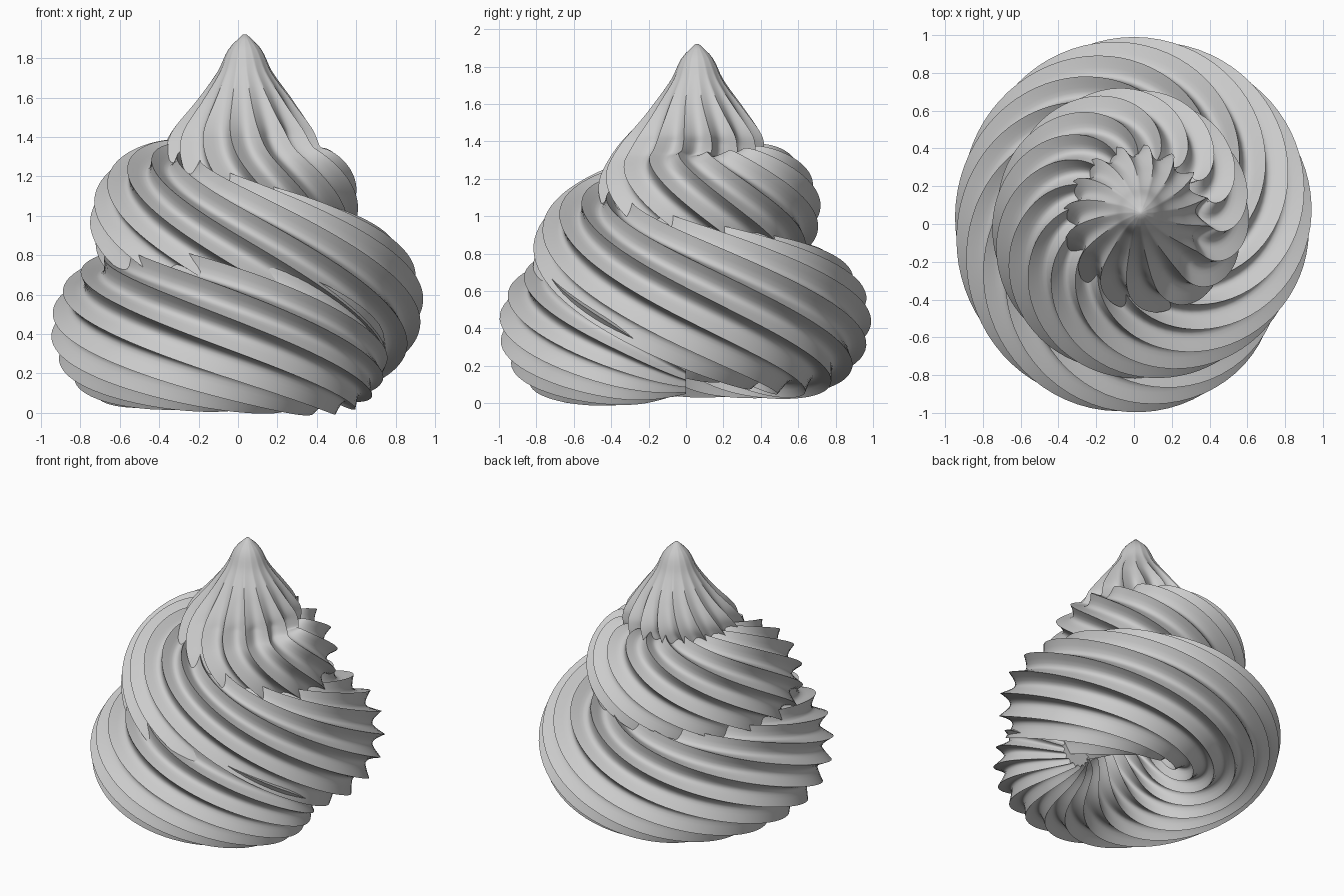
import bpy, bmesh
from math import sin, cos, pi, radians
from mathutils import Vector

old = bpy.data.objects.get("Cube")
if old:
    bpy.data.objects.remove(old, do_unlink=True)

cream = bpy.data.materials.new("pale_cream_grey")
cream.use_nodes = True
cream.diffuse_color = (0.6, 0.6, 0.6, 1)
cream.node_tree.nodes["Principled BSDF"].inputs["Base Color"].default_value = (0.6, 0.6, 0.6, 1)

# Path of the piped rope: turn, distance from axis, height, rope radius, climb angle
PATH = [
    (0.00, .50, .17, .12, 0), (0.09, .56, .31, .32, 0), (0.25, .59, .41, .41, 0),
    (0.50, .55, .43, .40, 0), (0.75, .58, .44, .41, 4), (1.00, .52, .56, .42, 8),
    (1.25, .42, .79, .40, 8), (1.50, .36, .98, .39, 12), (1.75, .33, 1.04, .39, 25),
    (2.00, .20, 1.12, .40, 52), (2.25, .07, 1.26, .41, 78), (2.40, .02, 1.42, .37, 88),
    (2.50, .00, 1.58, .25, 90), (2.57, .00, 1.73, .14, 90), (2.62, .00, 1.85, .08, 90),
    (2.65, .00, 1.92, .01, 90),
]
RIDGES, STEPS = 16, 8            # fins round the rope, points per fin
TWIST = radians(300)             # roll of the fins per turn
TIP_SHIFT = Vector((.035, .06, 0))


def slope(i, k):
    a, b = PATH[max(i - 1, 0)], PATH[min(i + 1, len(PATH) - 1)]
    return (b[k] - a[k]) / (b[0] - a[0])


def sample(t):
    """Smooth interpolation of the path values at turn t."""
    i = max(j for j in range(len(PATH) - 1) if PATH[j][0] <= t)
    a, b = PATH[i], PATH[i + 1]
    w = b[0] - a[0]
    u = (t - a[0]) / w
    return [(1 + 2 * u) * (1 - u) ** 2 * a[k] + u * (1 - u) ** 2 * w * slope(i, k)
            + u * u * (3 - 2 * u) * b[k] + u * u * (u - 1) * w * slope(i + 1, k)
            for k in range(1, 5)]


def ring(bm, t):
    """One finned cross-section of the rope."""
    dist, height, radius, climb = sample(t)
    climb = radians(climb)
    a = -2 * pi * t
    out = Vector((cos(a), sin(a), 0))
    along = Vector((sin(a), -cos(a), 0))
    up = Vector((0, 0, cos(climb))) - along * sin(climb)
    blend = min(max((t - 1.9) / .5, 0), 1)
    centre = out * dist + Vector((0, 0, height)) + TIP_SHIFT * blend
    depth = .19 * min(1, max(.1, (2.62 - t) / .25))
    verts = []
    for j in range(RIDGES * STEPS):
        u = (j % STEPS) / STEPS
        dip = sin(pi * u ** 1.2) ** .8
        phi = 2 * pi * j / (RIDGES * STEPS) + TWIST * t
        r = radius * (1 - depth * dip)
        verts.append(bm.verts.new(centre + (out * cos(phi) + up * sin(phi)) * r))
    return verts


# Swirl: sweep the finned section up the spiral and close both ends
bm = bmesh.new()
COUNT = 240
rings = [ring(bm, PATH[-1][0] * i / COUNT) for i in range(COUNT + 1)]
for lo, hi in zip(rings, rings[1:]):
    for j in range(len(lo)):
        k = (j + 1) % len(lo)
        bm.faces.new((lo[j], lo[k], hi[k], hi[j]))
for end in (rings[0], rings[-1]):
    tip = bm.verts.new(sum((v.co for v in end), Vector()) / len(end))
    for j in range(len(end)):
        bm.faces.new((end[j], end[(j + 1) % len(end)], tip))
bmesh.ops.recalc_face_normals(bm, faces=bm.faces)

mesh = bpy.data.meshes.new("cream_swirl")
bm.to_mesh(mesh)
bm.free()
mesh.materials.append(cream)
swirl = bpy.data.objects.new("cream_swirl", mesh)
bpy.context.collection.objects.link(swirl)
bpy.context.view_layer.objects.active = swirl
swirl.select_set(True)
bpy.ops.object.shade_smooth_by_angle(angle=radians(48))
